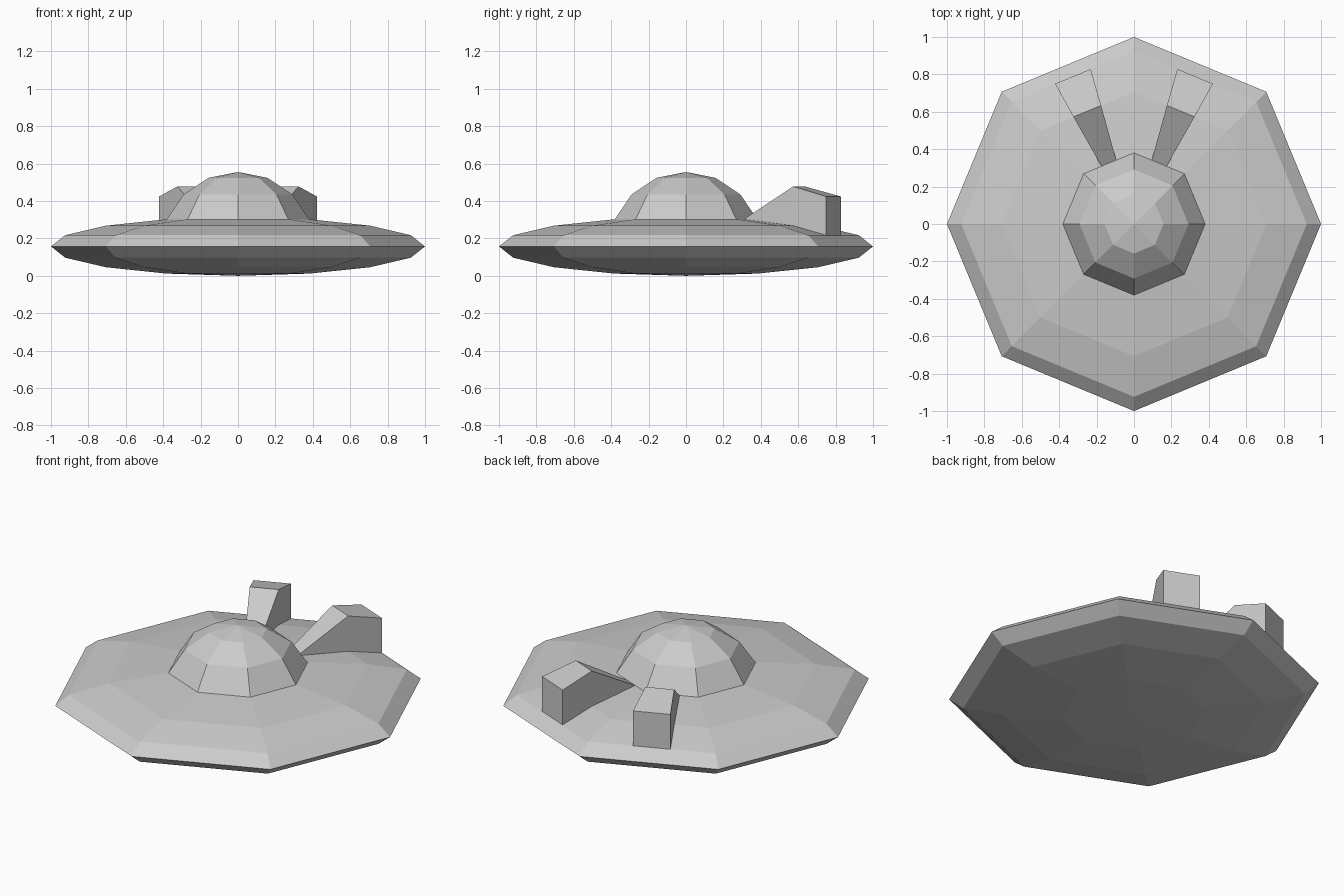
import bpy, bmesh
from math import radians, sin, cos
from mathutils import Matrix, Vector

if "Cube" in bpy.data.objects:
    bpy.data.objects.remove(bpy.data.objects["Cube"])


def finish(bm, name):
    bmesh.ops.recalc_face_normals(bm, faces=bm.faces)
    mesh = bpy.data.meshes.new(name)
    bm.to_mesh(mesh)
    bm.free()
    obj = bpy.data.objects.new(name, mesh)
    bpy.context.collection.objects.link(obj)
    return obj


def octagonal_ball(radius, height, z):
    bm = bmesh.new()
    bmesh.ops.create_uvsphere(bm, u_segments=8, v_segments=8, radius=1)
    bmesh.ops.scale(bm, vec=(radius, radius, height), verts=bm.verts)
    bmesh.ops.translate(bm, vec=(0, 0, z), verts=bm.verts)
    return bm


# Flattened eight-sided saucer hull
finish(octagonal_ball(1.0, 0.157, 0.157), "saucer_hull")

# Cockpit dome: upper part of a ball, cut where it meets the hull
bm = octagonal_ball(0.412, 0.41, 0.145)
bottom = [v for v in bm.verts if v.co.z < 0.25]
bmesh.ops.delete(bm, geom=bottom, context='VERTS')
finish(bm, "cockpit_dome")

# Rear engines: tapered wedges along the hull's facets
# (radial distance, half width, hull height, top height)
SECTIONS = [(0.354, 0.043, 0.300, 0.303),
            (0.653, 0.080, 0.266, 0.478),
            (0.854, 0.103, 0.215, 0.424)]


def engine(name, angle):
    bm = bmesh.new()
    turn = Matrix.Rotation(radians(angle), 3, 'Z')
    rings = []
    for r, w, low, high in SECTIONS:
        corners = [(r, -w, low), (r, w, low), (r, w, high), (r, -w, high)]
        rings.append([bm.verts.new(turn @ Vector(c)) for c in corners])
    for a, b in zip(rings, rings[1:]):
        for i in range(4):
            j = (i + 1) % 4
            bm.faces.new((a[i], a[j], b[j], b[i]))
    bm.faces.new(rings[0])
    bm.faces.new(rings[-1])
    finish(bm, name)


engine("engine_right", 67.5)
engine("engine_left", 112.5)
